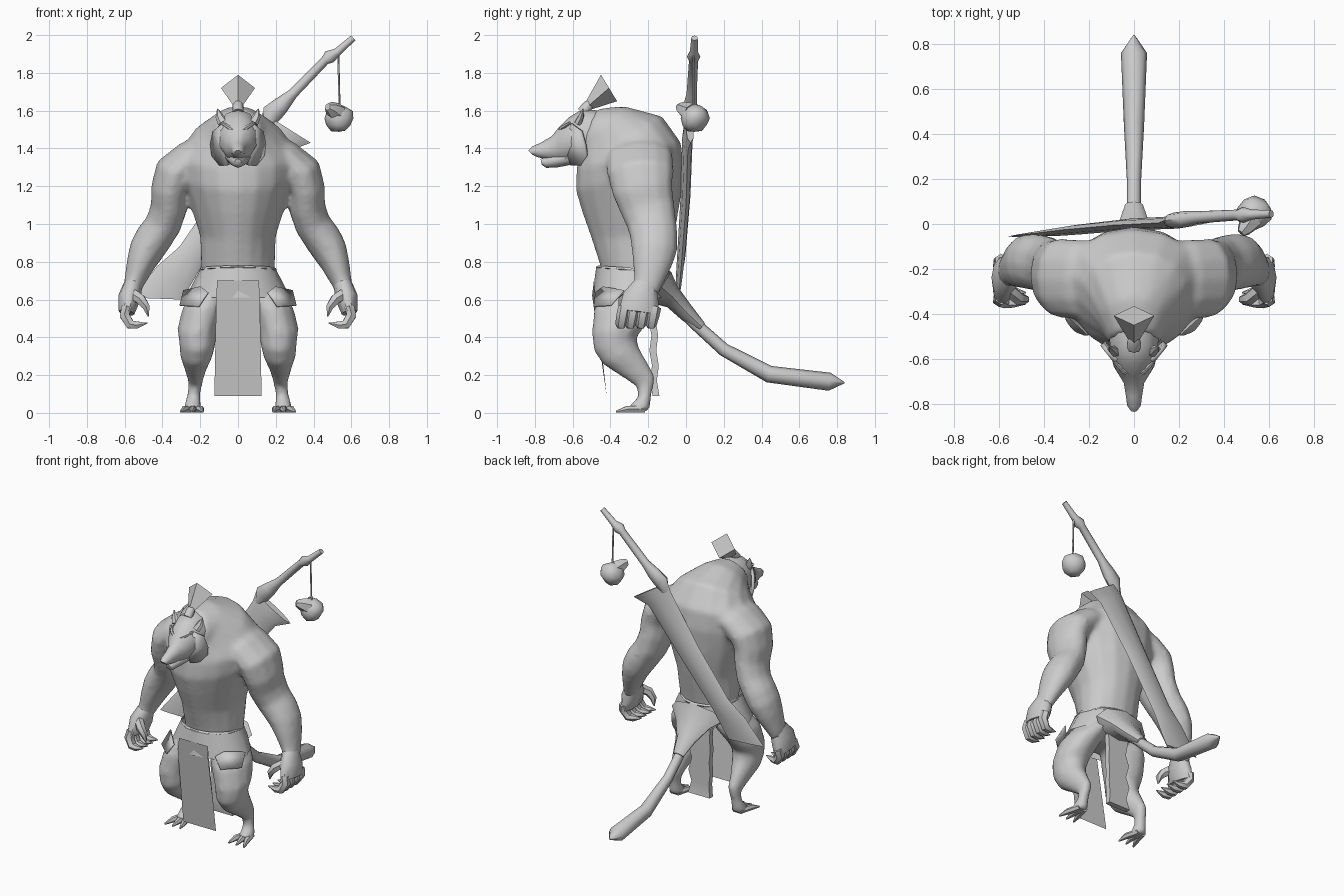
import bpy, bmesh, math, random
from mathutils import Vector as V

random.seed(3)
clay = bpy.data.materials.new("clay_grey")
clay.diffuse_color = (0.6, 0.6, 0.6, 1)


def finish(name, bm, mirror=False, angle=50):
    bmesh.ops.recalc_face_normals(bm, faces=bm.faces)
    me = bpy.data.meshes.new(name)
    bm.to_mesh(me)
    bm.free()
    me.materials.append(clay)
    ob = bpy.data.objects.new(name, me)
    bpy.context.collection.objects.link(ob)
    bpy.ops.object.select_all(action='DESELECT')
    ob.select_set(True)
    bpy.context.view_layer.objects.active = ob
    bpy.ops.object.shade_smooth_by_angle(angle=math.radians(angle))
    if mirror:
        ob.modifiers.new("mirror", 'MIRROR')
    return ob


def section(p, q, w, n, egg=0):
    """Oval spanning p to q, with half-width vector w; egg narrows the p end."""
    c, d, w = (V(p) + V(q)) / 2, (V(p) - V(q)) / 2, V(w)
    return [c + d * math.cos(t) + w * math.sin(t) * (1 - egg * math.cos(t))
            for t in (2 * math.pi * i / n for i in range(n))]


def skin(bm, rings, caps=True):
    vs = [[bm.verts.new(p) for p in r] for r in rings]
    n = len(vs[0])
    for a, b in zip(vs, vs[1:]):
        for i in range(n):
            j = (i + 1) % n
            bm.faces.new((a[i], a[j], b[j], b[i]))
    if caps:
        bm.faces.new(vs[0])
        bm.faces.new(vs[-1])


def loft_into(bm, rows, n, caps=True, egg=0):
    """Rows: front (y, z), back (y, z), half width, centre x."""
    skin(bm, [section((x, *f), (x, *b), (w, 0, 0), n, egg) for f, b, w, x in rows], caps)


def loft(name, rows, n=12, mirror=False, caps=True, angle=50):
    bm = bmesh.new()
    loft_into(bm, rows, n, caps)
    return finish(name, bm, mirror, angle)


def tube_into(bm, pts, n, ref):
    """Points: x, y, z, radius along ref, radius across it."""
    P = [V(p[:3]) for p in pts]
    rings = []
    for i, p in enumerate(pts):
        t = (P[min(i + 1, len(P) - 1)] - P[max(i - 1, 0)]).normalized()
        u = (V(ref) - t * V(ref).dot(t)).normalized()
        rings.append(section(P[i] + u * p[3], P[i] - u * p[3], t.cross(u) * p[-1], n))
    skin(bm, rings)


def tubes(name, paths, n=8, ref=(1, 0, 0), mirror=False, angle=50):
    bm = bmesh.new()
    for pts in paths:
        tube_into(bm, pts, n, ref)
    return finish(name, bm, mirror, angle)


def panel(name, pts, thick=0.0, mirror=False):
    bm = bmesh.new()
    bm.faces.new([bm.verts.new(p) for p in pts])
    ob = finish(name, bm, mirror)
    if thick:
        ob.modifiers.new("thickness", 'SOLIDIFY').thickness = thick


# Hunched torso with muscular arms and legs, fused into one smooth body
torso = [
    ((-.43, .60), (-.12, .60), .17, 0), ((-.455, .78), (-.10, .76), .195, 0),
    ((-.50, .92), (-.06, .95), .20, 0), ((-.55, 1.06), (-.03, 1.12), .25, 0),
    ((-.585, 1.18), (-.012, 1.30), .30, 0), ((-.58, 1.29), (-.025, 1.43), .315, 0),
    ((-.57, 1.35), (-.125, 1.57), .235, 0), ((-.57, 1.36), (-.33, 1.625), .15, 0),
    ((-.59, 1.36), (-.47, 1.61), .11, 0)]
arm = [
    (.06, -.25, 1.43, .06, .12), (.13, -.245, 1.40, .09, .165), (.25, -.245, 1.345, .10, .18),
    (.335, -.24, 1.27, .112, .178), (.36, -.23, 1.18, .103, .163), (.365, -.205, 1.09, .098, .147),
    (.395, -.18, 1.0, .097, .132), (.45, -.168, .92, .10, .127), (.485, -.168, .86, .095, .122),
    (.515, -.18, .79, .078, .107), (.55, -.20, .69, .055, .077), (.565, -.22, .64, .047, .072)]
leg = [
    ((-.44, .68), (-.12, .66), .10, .11), ((-.49, .55), (-.15, .56), .115, .18),
    ((-.50, .42), (-.21, .47), .107, .215), ((-.49, .33), (-.26, .40), .097, .215),
    ((-.44, .255), (-.25, .35), .087, .22), ((-.34, .19), (-.205, .27), .057, .225),
    ((-.26, .135), (-.16, .19), .038, .225), ((-.255, .08), (-.18, .10), .036, .235),
    ((-.29, .05), (-.19, .03), .047, .24), ((-.31, .03), (-.195, .0), .052, .24)]
bm = bmesh.new()
loft_into(bm, torso, 16, egg=.15)
for s in (1, -1):
    tube_into(bm, [(s * p[0], *p[1:]) for p in arm], 12, (1, 0, 0))
    loft_into(bm, [(f, b, w, s * x) for f, b, w, x in leg], 12)
body = finish("body", bm)
fuse = body.modifiers.new("fuse", 'REMESH')
fuse.mode, fuse.voxel_size, fuse.use_smooth_shade = 'VOXEL', .016, True
relax = body.modifiers.new("relax", 'SMOOTH')
relax.factor, relax.iterations = .5, 8

# Hands with curled clawed fingers
tubes("palm", [[(.555, -.215, .68, .05, .065), (.575, -.24, .61, .06, .10),
                (.59, -.25, .53, .042, .11)]], n=10, mirror=True)
fingers = [[(.59, y, .56, .034, .03), (.60, y - .01, .515, .034, .03),
            (.57, y - .02, .467, .03, .028), (.535, y - .025, .465, .022, .022),
            (.48, y - .03, .475, .003, .003)] for y in (-.165, -.22, -.275, -.325)]
thumb = [(.56, -.29, .63, .032, .032), (.515, -.33, .60, .03, .03),
         (.485, -.335, .56, .022, .022), (.475, -.33, .51, .003, .003)]
tubes("finger", fingers + [thumb], n=6, ref=(0, 1, 0), mirror=True)

# Toes
tubes("toe", [[(.24 + .4 * dx, -.22, .02, .022, .02), (.24 + dx, -.31, .02, .02, .02),
               (.245 + 1.4 * dx, -.37, .006, .005, .006)] for dx in (-.042, 0, .042)],
      n=6, mirror=True)

# Head, jaw, brow and ears
loft("head", [
    ((-.52, 1.34), (-.46, 1.60), .115, 0), ((-.58, 1.32), (-.545, 1.61), .112, 0),
    ((-.64, 1.325), (-.62, 1.565), .095, 0), ((-.675, 1.33), (-.675, 1.51), .068, 0),
    ((-.70, 1.335), (-.71, 1.465), .048, 0), ((-.75, 1.345), (-.77, 1.43), .038, 0),
    ((-.79, 1.355), (-.815, 1.41), .032, 0), ((-.81, 1.365), (-.835, 1.39), .018, 0)], n=10)
loft("jaw", [((-.60, 1.315), (-.60, 1.40), .075, 0), ((-.68, 1.30), (-.68, 1.38), .048, 0),
             ((-.74, 1.297), (-.745, 1.355), .03, 0), ((-.765, 1.315), (-.77, 1.345), .018, 0)], n=8)
tubes("brow", [[(.012, -.672, 1.49, .008), (.045, -.655, 1.51, .012), (.085, -.615, 1.535, .008)]],
      n=6, ref=(0, 0, 1), mirror=True)
tubes("ear", [[(.08, -.57, 1.535, .028, .022), (.098, -.555, 1.57, .022, .016),
               (.108, -.545, 1.61, .003, .003)]], n=6, mirror=True)

# Cheek ruffs
panel("cheek_ruff", [(.085, -.61, 1.53), (.135, -.56, 1.49), (.15, -.54, 1.42), (.14, -.53, 1.36),
                     (.10, -.56, 1.31), (.06, -.61, 1.31), (.07, -.64, 1.40)], .02, True)

# Topknot: narrow tie flaring to a diamond end
tubes("topknot_tie", [[(0, -.55, 1.59, .03), (0, -.515, 1.63, .028), (0, -.505, 1.64, .02)]], n=8)
loft("topknot", [((-.535, 1.64), (-.505, 1.605), .022, 0), ((-.45, 1.79), (-.365, 1.65), .09, 0)],
     n=4, angle=20)

# Hip wrap, belt edge and side flaps
loft("hip_wrap", [((-.475, .775), (-.09, .745), .20, 0), ((-.485, .70), (-.085, .69), .235, 0),
                  ((-.495, .61), (-.10, .61), .275, 0)], n=12, caps=False)
loft("belt", [((-.465, .765), (-.09, .735), .20, 0), ((-.478, .77), (-.08, .745), .204, 0),
              ((-.465, .78), (-.09, .755), .20, 0)], n=16, caps=False)
panel("side_flap", [(.20, -.44, .67), (.16, -.48, .64), (.21, -.49, .565), (.31, -.40, .57),
                    (.29, -.33, .65)], .008, True)

# Front and rear loincloth
panel("front_cloth", [(-.11, -.488, .70), (.11, -.488, .70), (.115, -.497, .62), (.125, -.42, .09),
                      (-.125, -.42, .09), (-.115, -.497, .62)])
bm = bmesh.new()
skin(bm, [[V((sx * (.075 + .008 * (-1) ** k), -.165 - .02 * (z - .1) + sy * .018 + .006 * (-1) ** k, z))
           for sx, sy in ((-1, -1), (1, -1), (1, 1), (-1, 1))]
          for k, z in enumerate((.09, .17, .25, .33, .41, .49, .6))])
finish("rear_cloth", bm, angle=25)

# Tail and its cloth sleeve
loft("tail_sleeve", [((-.18, .58), (-.08, .75), .20, 0), ((-.10, .56), (-.045, .67), .13, 0),
                     ((-.02, .49), (.02, .58), .07, 0), ((.07, .435), (.10, .475), .04, 0)], n=8)
tubes("tail", [[(0, -.1, .62, .035), (0, .05, .47, .032), (0, .2, .335, .032, .035),
                (0, .44, .205, .045), (0, .76, .165, .058, .048), (0, .84, .16, .003)]])

# Broad weapon sheath slung across the back
bm = bmesh.new()
skin(bm, [section(p, q, (0, t, 0), 8) for p, q, t in [
    ((.385, .025, 1.43), (.13, .015, 1.59), .022), ((.28, .01, 1.39), (.11, .005, 1.52), .028),
    ((.05, .0, 1.10), (-.09, -.005, 1.20), .026), ((-.19, -.025, .78), (-.31, -.025, .88), .022),
    ((-.26, -.035, .66), (-.43, -.04, .775), .016), ((-.30, -.04, .60), (-.56, -.055, .61), .008)]])
finish("sheath", bm)

# Weapon handle with collar and pommel
tubes("handle", [[(.15, .01, 1.52, .022), (.18, .015, 1.585, .036, .055), (.23, .022, 1.63, .036, .045),
                  (.29, .03, 1.69, .027), (.46, .04, 1.865, .024), (.485, .04, 1.885, .036),
                  (.525, .042, 1.91, .022), (.61, .045, 1.985, .017)]], ref=(0, 1, 0))

# Hanging charm
tubes("cord", [[(.53, .04, 1.91, .006), (.537, .04, 1.62, .006)]], n=5)
bm = bmesh.new()
bmesh.ops.create_icosphere(bm, subdivisions=2, radius=.078)
for v in bm.verts:
    v.co *= random.uniform(.88, 1.06)
    v.co += V((.535, .045, 1.56))
finish("charm", bm)
tubes("charm_snout", [[(.52, .02, 1.59, .055), (.49, -.025, 1.615, .034), (.475, -.04, 1.62, .02)]],
      n=6, ref=(0, 0, 1))
